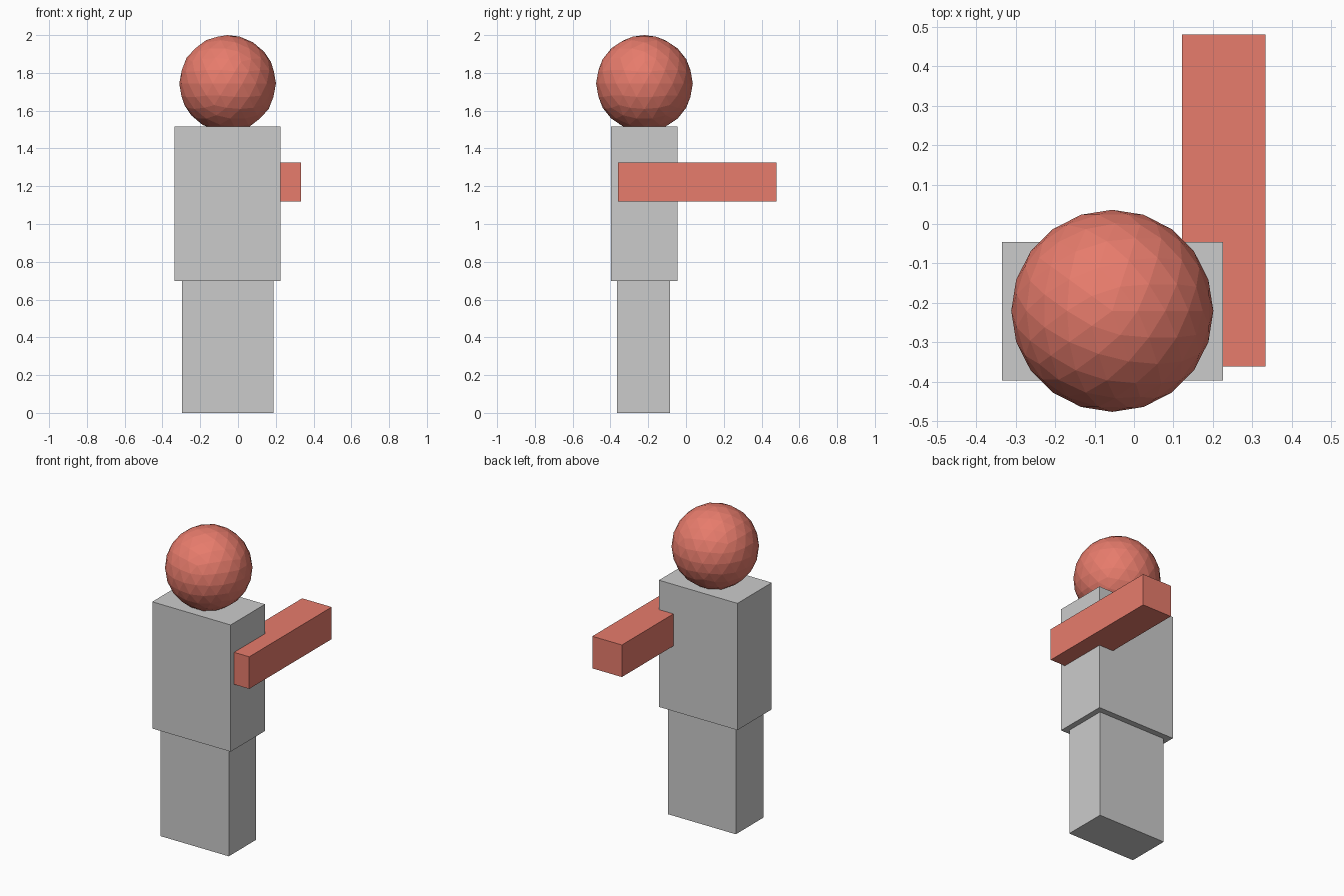
import bpy
from mathutils import Vector

if "Cube" in bpy.data.objects:
    bpy.data.objects.remove(bpy.data.objects["Cube"])

red = bpy.data.materials.new("red")
red.diffuse_color = (0.8, 0.2, 0.15, 1)
red.use_nodes = True
red.node_tree.nodes["Principled BSDF"].inputs["Base Color"].default_value = red.diffuse_color


def box(name, lo, hi, mat=None):
    """Axis-aligned box between two corners."""
    lo, hi = Vector(lo), Vector(hi)
    bpy.ops.mesh.primitive_cube_add(size=1, location=(lo + hi) / 2)
    ob = bpy.context.object
    ob.name = name
    ob.scale = hi - lo
    bpy.ops.object.transform_apply(location=False, rotation=False, scale=True)
    if mat:
        ob.data.materials.append(mat)
    return ob


# Body blocks
box("legs", (-0.297, -0.364, 0), (0.189, -0.084, 0.70))
box("torso", (-0.335, -0.396, 0.697), (0.225, -0.046, 1.515))

# Outstretched arm, partly sunk into the torso side
box("arm", (0.122, -0.361, 1.118), (0.333, 0.48, 1.325), red)

# Faceted head
bpy.ops.mesh.primitive_ico_sphere_add(subdivisions=3, radius=0.256,
                                      location=(-0.055, -0.22, 1.744))
head = bpy.context.object
head.name = "head"
head.data.materials.append(red)
